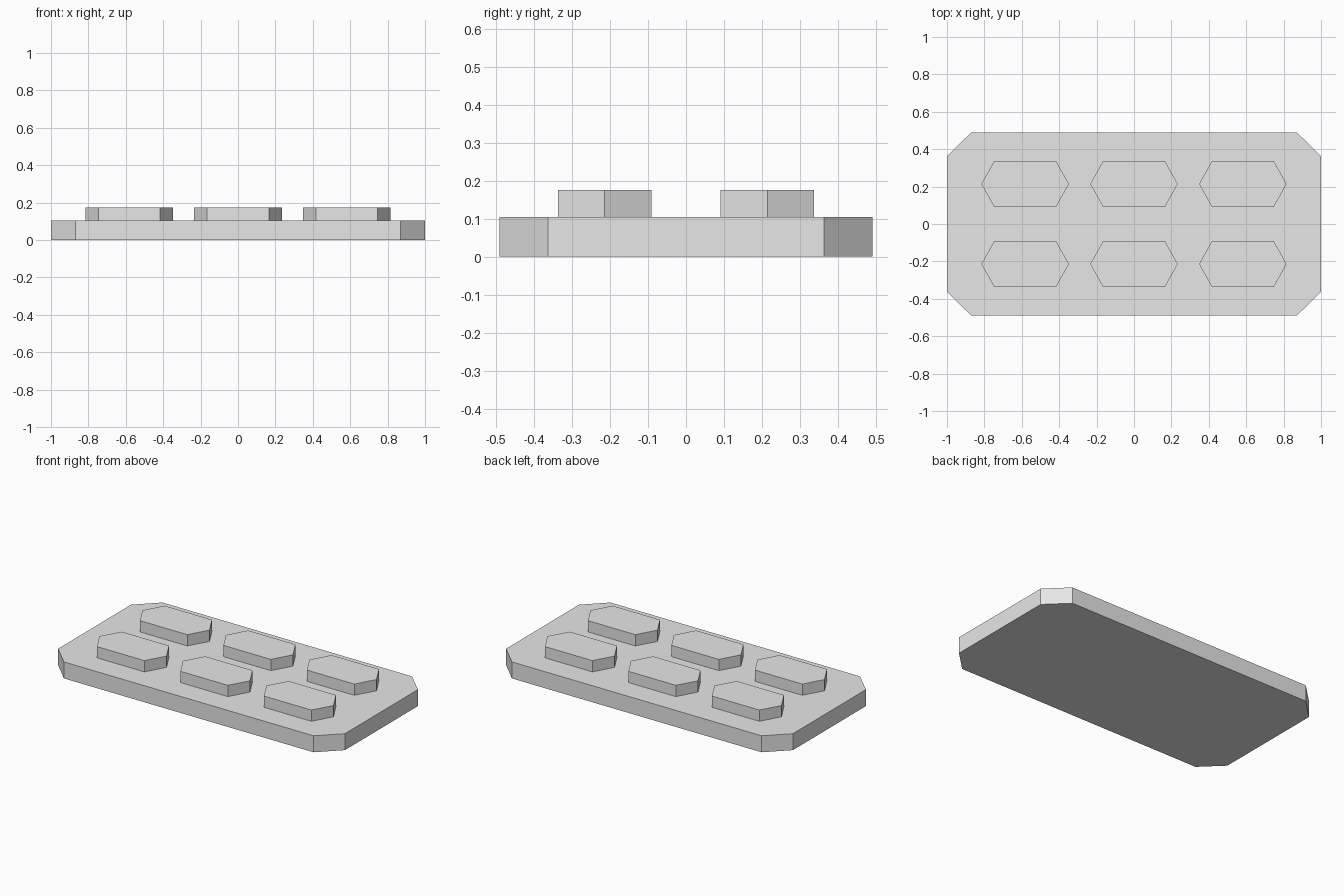
import bpy
import bmesh

cube = bpy.data.objects.get("Cube")
if cube:
    bpy.data.objects.remove(cube, do_unlink=True)

# Single plain grey
grey = bpy.data.materials.new("light_grey")
grey.use_nodes = True
colour = (0.8, 0.8, 0.8, 1.0)
grey.diffuse_color = colour
grey.node_tree.nodes["Principled BSDF"].inputs["Base Color"].default_value = colour


def prism(name, outline, bottom, top, location=(0, 0, 0)):
    """Extrude a counter-clockwise outline upwards into a flat-sided solid."""
    bm = bmesh.new()
    face = bm.faces.new([bm.verts.new((x, y, bottom)) for x, y in outline])
    result = bmesh.ops.extrude_face_region(bm, geom=[face], use_keep_orig=True)
    for v in result["geom"]:
        if isinstance(v, bmesh.types.BMVert):
            v.co.z = top
    bmesh.ops.recalc_face_normals(bm, faces=bm.faces)
    mesh = bpy.data.meshes.new(name)
    bm.to_mesh(mesh)
    bm.free()
    mesh.materials.append(grey)
    obj = bpy.data.objects.new(name, mesh)
    obj.location = location
    bpy.context.collection.objects.link(obj)
    return obj


# Base plate with clipped corners
half_x, half_y, clip = 1.0, 0.49, 0.13
plate_top = 0.104
cx, cy = half_x - clip, half_y - clip + 0.003
prism("base_plate",
      [(-cx, -half_y), (cx, -half_y), (half_x, -cy), (half_x, cy),
       (cx, half_y), (-cx, half_y), (-half_x, cy), (-half_x, -cy)],
      0, plate_top)

# Two rows of three stretched hexagonal studs, set slightly into the plate
tip, flat, depth = 0.234, 0.165, 0.123
hexagon = [(-flat, -depth), (flat, -depth), (tip, 0),
           (flat, depth), (-flat, depth), (-tip, 0)]
for row, y in (("front", -0.214), ("back", 0.214)):
    for column, x in (("right", -0.582), ("middle", 0), ("left", 0.582)):
        prism(f"stud_{row}_{column}", hexagon, plate_top - 0.01, 0.175, (x, y, 0))
